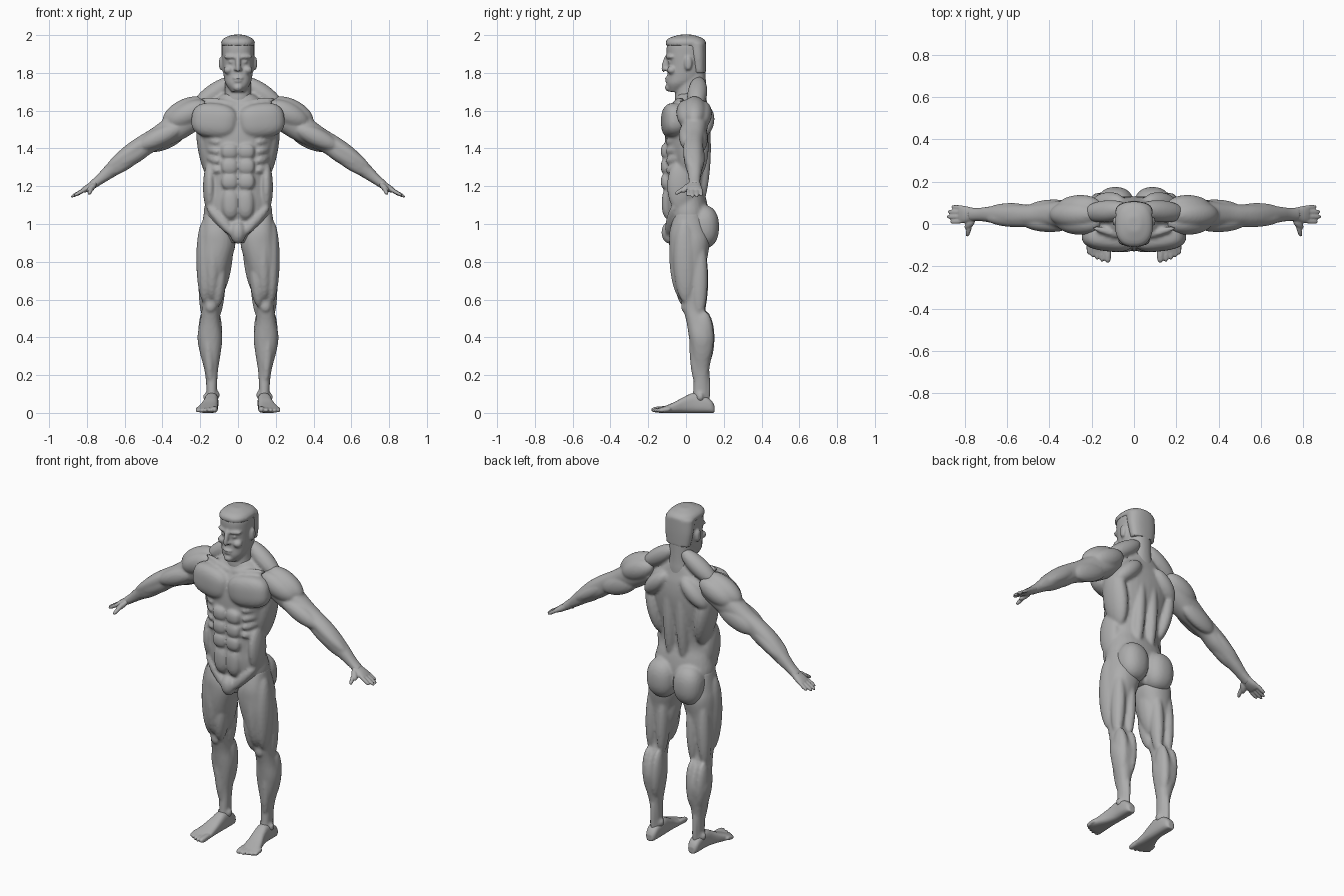
import bpy, bmesh, math
from mathutils import Vector as V

if "Cube" in bpy.data.objects:
    bpy.data.objects.remove(bpy.data.objects["Cube"])

grey = bpy.data.materials.new("matte grey")
grey.use_nodes = True
grey.diffuse_color = (0.42, 0.42, 0.42, 1)
grey.node_tree.nodes["Principled BSDF"].inputs["Base Color"].default_value = (0.42, 0.42, 0.42, 1)

X, Y, Z = V((1, 0, 0)), V((0, 1, 0)), V((0, 0, 1))


def catmull(a, b, c, d, t):
    return [0.5 * (2 * q + (r - p) * t + (2 * p - 5 * q + 4 * r - s) * t * t
                   + (3 * q - p - 3 * r + s) * t ** 3) for p, q, r, s in zip(a, b, c, d)]


class Part:
    """Overlapping tubes and muscles fused into one smooth skin."""

    def __init__(self, name, voxel, sides):
        self.name, self.voxel, self.sides = name, voxel, sides
        self.bm = bmesh.new()

    def tube(self, rows, a=X, b=Y, power=2.3, n=32, steps=4):
        # rows: x, y, z, radius along a, radius along b
        pts = [rows[0]] + list(rows) + [rows[-1]]
        fine = [catmull(*pts[i:i + 4], k / steps) for i in range(len(rows) - 1) for k in range(steps)]
        fine.append(rows[-1])
        for s in self.sides if any(r[0] for r in rows) else (1,):
            rings = []
            for x, y, z, ra, rb in fine:
                ring = []
                for k in range(n):
                    c, d = math.cos(math.tau * k / n), math.sin(math.tau * k / n)
                    f = (abs(c) ** power + abs(d) ** power) ** (-1 / power)
                    p = V((x, y, z)) + a * (ra * c * f) + b * (rb * d * f)
                    ring.append(self.bm.verts.new((p.x * s, p.y, p.z)))
                rings.append(ring)
            for r0, r1 in zip(rings, rings[1:]):
                for k in range(n):
                    j = (k + 1) % n
                    self.bm.faces.new((r0[k], r0[j], r1[j], r1[k]))
            self.bm.faces.new(rings[0][::-1])
            self.bm.faces.new(rings[-1])

    def bands(self, rows, shrink=1.0, power=2.3):
        # rows: z, x min, x max, y min, y max
        self.tube([((x0 + x1) / 2, (y0 + y1) / 2, z, (x1 - x0) / 2 * shrink, (y1 - y0) / 2 * shrink)
                   for z, x0, x1, y0, y1 in rows], power=power)

    def muscle(self, p, q, width, depth=None, out=Y, power=2.0):
        p, q = V(p), V(q)
        d = (q - p).normalized()
        o = (out - d * out.dot(d)).normalized()
        w, half, mid = o.cross(d), (q - p).length / 2, (p + q) / 2
        for s in self.sides if (p.x or q.x) else (1,):
            for v in bmesh.ops.create_uvsphere(self.bm, u_segments=28, v_segments=18, radius=1)["verts"]:
                c = v.co / sum(abs(k) ** power for k in v.co) ** (1 / power)
                t = mid + w * (c.x * width) + o * (c.y * (depth or width)) + d * (c.z * half)
                v.co = (t.x * s, t.y, t.z)

    def blob(self, c, r, power=2.0):
        self.muscle(V(c) - Z * r[2], V(c) + Z * r[2], r[0], r[1], power=power)

    def finish(self):
        bmesh.ops.recalc_face_normals(self.bm, faces=self.bm.faces[:])
        me = bpy.data.meshes.new(self.name)
        self.bm.to_mesh(me)
        self.bm.free()
        ob = bpy.data.objects.new(self.name, me)
        bpy.context.collection.objects.link(ob)
        m = ob.modifiers.new("Fuse", 'REMESH')
        m.mode, m.voxel_size, m.use_smooth_shade = 'VOXEL', self.voxel, True
        m = ob.modifiers.new("Soften", 'SMOOTH')
        m.factor, m.iterations = 0.5, 1
        bpy.ops.object.select_all(action='DESELECT')
        ob.select_set(True)
        bpy.context.view_layer.objects.active = ob
        bpy.ops.object.convert(target='MESH')
        ob.data.materials.clear()
        ob.data.materials.append(grey)
        bpy.ops.object.shade_smooth_by_angle(angle=math.radians(50))


# Torso: rib cage, waist and pelvis with muscles on top
t = Part("torso", 0.0095, (1, -1))
t.bands([(z, -w, w, y0, y1) for z, w, y0, y1 in (
    (0.90, .07, -.06, .07), (0.98, .165, -.085, .11), (1.05, .182, -.10, .12), (1.12, .172, -.11, .11),
    (1.20, .157, -.11, .09), (1.30, .165, -.11, .10), (1.40, .187, -.112, .12), (1.50, .21, -.11, .13),
    (1.58, .205, -.095, .125), (1.64, .15, -.065, .11), (1.69, .08, -.045, .10))])
t.muscle((.002, -.08, 1.535), (.245, -.05, 1.56), .092, .064, power=2.7)           # chest
t.muscle((.01, -.07, 1.632), (.20, -.015, 1.662), .017)                            # collar bone
t.muscle((.02, .07, 1.77), (.24, .05, 1.61), .05, .052)                            # neck to shoulder
t.muscle((.195, .04, 1.58), (.13, .03, 1.22), .05, .085)                           # side of back
t.muscle((.05, .105, 1.62), (.20, .085, 1.47), .05, .055)                          # shoulder blade
t.muscle((.04, .10, 1.58), (.045, .07, 1.08), .037, .045)                          # spine muscles
t.muscle((.15, -.035, 1.33), (.15, -.025, 1.06), .035, .07)                        # flank
for z, h in ((1.385, .04), (1.305, .04), (1.225, .042)):                           # belly blocks
    t.blob((.045, -.10, z), (.043, .033, h), 2.8)
t.blob((.04, -.09, 1.11), (.045, .038, .085), 2.4)
for k in range(4):                                                                 # rib fingers
    t.muscle((.175 - .006 * k, -.03, 1.46 - .05 * k), (.10, -.105, 1.43 - .05 * k), .024, .02)
t.muscle((.165, -.06, 1.10), (.01, -.095, .93), .028)                              # groin line
t.blob((0, -.085, .955), (.042, .045, .06))
t.blob((.088, .09, .985), (.088, .085, .115), 2.3)                                 # buttock
t.finish()

# Head with neck
h = Part("head", 0.007, (1, -1))
h.bands([(1.60, -.085, .085, -.05, .11), (1.66, -.075, .075, -.058, .11), (1.72, -.068, .068, -.055, .106),
         (1.85, -.07, .07, -.05, .103)])
h.bands([(z, -w, w, y0, y1) for z, w, y0, y1 in (
    (1.70, .035, -.09, -.01), (1.74, .064, -.102, .04), (1.78, .075, -.10, .085), (1.84, .082, -.096, .10),
    (1.90, .085, -.102, .104), (1.95, .084, -.10, .102), (1.98, .065, -.08, .08), (1.993, .04, -.05, .05))])
h.muscle((.005, -.10, 1.885), (.075, -.075, 1.885), .012, .016)                    # brow
h.muscle((0, -.095, 1.90), (0, -.122, 1.805), .013, .016, power=2.4)               # nose
h.blob((.012, -.105, 1.82), (.010, .014, .009))
h.blob((.05, -.075, 1.815), (.026, .025, .022))                                    # cheek
h.blob((.034, -.088, 1.858), (.015, .010, .008))                                   # eye
h.blob((0, -.10, 1.772), (.026, .013, .007))                                       # lips
h.blob((0, -.098, 1.757), (.022, .013, .007))
h.blob((0, -.09, 1.722), (.026, .022, .020))                                       # chin
h.muscle((.062, .02, 1.77), (.02, -.075, 1.72), .018)                              # jaw
h.muscle((.065, .04, 1.80), (.015, -.055, 1.64), .018)                             # front neck cord
h.blob((.089, .012, 1.85), (.012, .02, .036), 2.3)                                 # ear
h.finish()

# Short hair with a flat front edge
hair = Part("hair", 0.0085, (1, -1))
hair.bands([(1.945, -.087, .087, -.106, .105), (1.965, -.089, .089, -.107, .105),
            (1.985, -.072, .072, -.088, .085), (2.002, -.03, .03, -.035, .035)], power=2.5)
hair.bands([(1.80, -.074, .074, .035, .105), (1.88, -.087, .087, .02, .107),
            (1.96, -.087, .087, .0, .106)])
hair.finish()

ARM_A = V((.62, 0, .78))
for side, s in (("left", 1), ("right", -1)):
    # Arm
    a = Part(side + "_arm", 0.0085, (s,))
    a.tube([(.19, .045, 1.585, .06, .065), (.27, .045, 1.55, .076, .074), (.34, .045, 1.503, .072, .066),
            (.42, .045, 1.457, .061, .055), (.49, .042, 1.42, .056, .050), (.55, .04, 1.378, .057, .053),
            (.61, .04, 1.335, .050, .050), (.68, .045, 1.278, .037, .038), (.73, .045, 1.237, .027, .031),
            (.775, .045, 1.203, .022, .031)], a=ARM_A, b=Y)
    a.muscle((.16, .00, 1.635), (.37, .015, 1.53), .062, .058)                     # shoulder heads
    a.muscle((.165, .045, 1.65), (.395, .045, 1.535), .068, .065)
    a.muscle((.16, .09, 1.63), (.36, .08, 1.53), .060, .052)
    a.muscle((.29, .00, 1.52), (.53, .01, 1.405), .048, .043)                      # biceps
    a.muscle((.27, .08, 1.505), (.50, .075, 1.40), .056, .038)                     # triceps
    a.muscle((.44, .02, 1.475), (.70, .03, 1.29), .036, .040)                      # forearm
    a.muscle((.49, .07, 1.42), (.70, .06, 1.27), .034, .034)
    a.muscle((.49, .03, 1.385), (.69, .035, 1.255), .030, .036)
    a.finish()

    # Hand, palm down
    p = Part(side + "_hand", 0.0045, (s,))
    p.tube([(.75, .045, 1.222, .021, .029), (.775, .045, 1.203, .02, .034), (.80, .045, 1.188, .018, .040),
            (.822, .045, 1.175, .013, .040)], a=ARM_A, b=Y)
    for y, tip, tz in ((.010, .868, 1.150), (.034, .884, 1.143), (.058, .880, 1.144), (.081, .862, 1.150)):
        p.muscle((.795, .045 + (y - .045) * .85, 1.192), (tip, y, tz), .0095, .0105, power=2.8)
    p.muscle((.755, .025, 1.212), (.797, -.022, 1.170), .016, .018)                # thumb
    p.muscle((.772, .00, 1.195), (.79, -.058, 1.158), .0105, .0105, out=X, power=2.6)
    p.finish()

    # Leg
    g = Part(side + "_leg", 0.0095, (s,))
    g.bands([(1.06, .07, .183, -.06, .08), (.97, .03, .20, -.09, .115), (.90, .008, .213, -.095, .13),
             (.80, .033, .215, -.088, .115), (.70, .06, .208, -.065, .105), (.62, .09, .196, -.035, .09),
             (.55, .098, .194, -.018, .095), (.48, .092, .205, .0, .13), (.40, .08, .218, .012, .15),
             (.32, .088, .205, .023, .142), (.22, .105, .178, .038, .124), (.12, .11, .168, .036, .12),
             (.04, .11, .17, .03, .125)], shrink=.95)
    g.muscle((.18, -.01, 1.02), (.175, .0, .58), .043, .062)                       # outer thigh
    g.muscle((.125, -.04, 1.02), (.14, -.02, .60), .047, .058)                     # front thigh
    g.muscle((.085, -.03, .82), (.112, -.003, .56), .035, .045)                    # inner thigh
    g.muscle((.05, .01, .95), (.10, .03, .62), .042, .06)
    g.muscle((.09, .07, .93), (.108, .075, .50), .035, .045)                       # back thigh
    g.muscle((.165, .07, .93), (.178, .07, .50), .037, .045)
    g.blob((.146, -.002, .565), (.026, .024, .032), 2.4)                           # knee cap
    g.muscle((.112, .10, .54), (.125, .095, .24), .034, .054)                      # calf
    g.muscle((.18, .095, .54), (.165, .09, .25), .037, .054)
    g.muscle((.17, .045, .53), (.145, .055, .15), .028, .032)                      # shin
    g.muscle((.14, .105, .30), (.14, .115, .03), .016, .018)                       # heel cord
    for x, z in ((.108, .095), (.172, .085)):                                      # ankle bones
        g.blob((x, .075, z), (.012, .018, .02))
    g.finish()

    # Foot
    f = Part(side + "_foot", 0.0055, (s,))
    f.tube([(x, y, hgt / 2, w, hgt / 2) for y, x, w, hgt in (
        (.15, .14, .018, .04), (.135, .14, .03, .065), (.10, .14, .035, .09), (.04, .14, .036, .105),
        (-.01, .145, .04, .085), (-.06, .155, .048, .058), (-.11, .163, .056, .037), (-.145, .163, .046, .024))],
        a=X, b=Z, power=2.8)
    for x, tip, r in ((.124, -.183, .016), (.151, -.178, .0125), (.174, -.169, .012),
                      (.195, -.157, .0115), (.213, -.144, .011)):
        f.muscle((x, -.08, .022), (x, tip, r), r, r, out=Z, power=2.8)
    f.finish()
